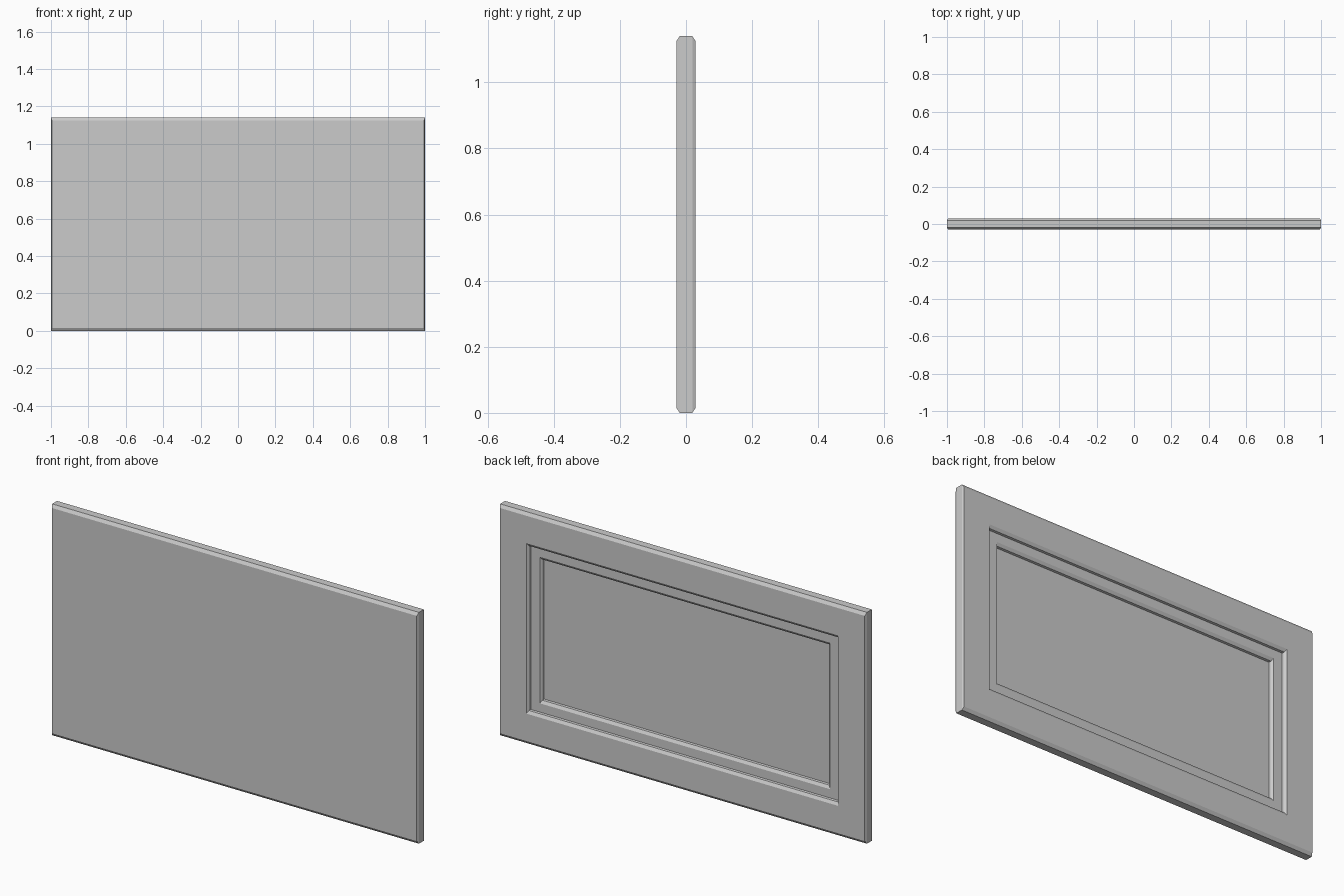
import bpy

if "Cube" in bpy.data.objects:
    bpy.data.objects.remove(bpy.data.objects["Cube"])

W, H = 1.0, 1.14      # half width, full height
T = 0.029             # half thickness

# Section as nested rectangles from front to back: inset in x, inset in z, y
rings = [
    (0.005, 0.015, -T),            # front face edge
    (0.0, 0.0, -T + 0.01),         # front chamfer
    (0.0, 0.0, T - 0.01),          # rim
    (0.005, 0.015, T),             # back chamfer
    (0.15, 0.15, T),               # back frame
    (0.158, 0.164, T - 0.009),     # first step, sloped lip
    (0.160, 0.166, T - 0.02),      # first step, wall
    (0.209, 0.209, T - 0.02),      # ledge
    (0.217, 0.223, T - 0.029),     # second step, sloped lip
    (0.219, 0.225, T - 0.04),      # second step, wall
]

verts, faces = [], []
for dx, dz, y in rings:
    x = W - dx
    verts += [(-x, y, dz), (x, y, dz), (x, y, H - dz), (-x, y, H - dz)]

# Front face, bands between rectangles, sunken back field
faces.append((0, 1, 2, 3))
for r in range(len(rings) - 1):
    a, b = 4 * r, 4 * r + 4
    for i in range(4):
        j = (i + 1) % 4
        faces.append((a + j, a + i, b + i, b + j))
n = 4 * (len(rings) - 1)
faces.append((n + 3, n + 2, n + 1, n))

mesh = bpy.data.meshes.new("door_panel")
mesh.from_pydata(verts, [], faces)
mesh.update()
panel = bpy.data.objects.new("door_panel", mesh)
bpy.context.collection.objects.link(panel)
